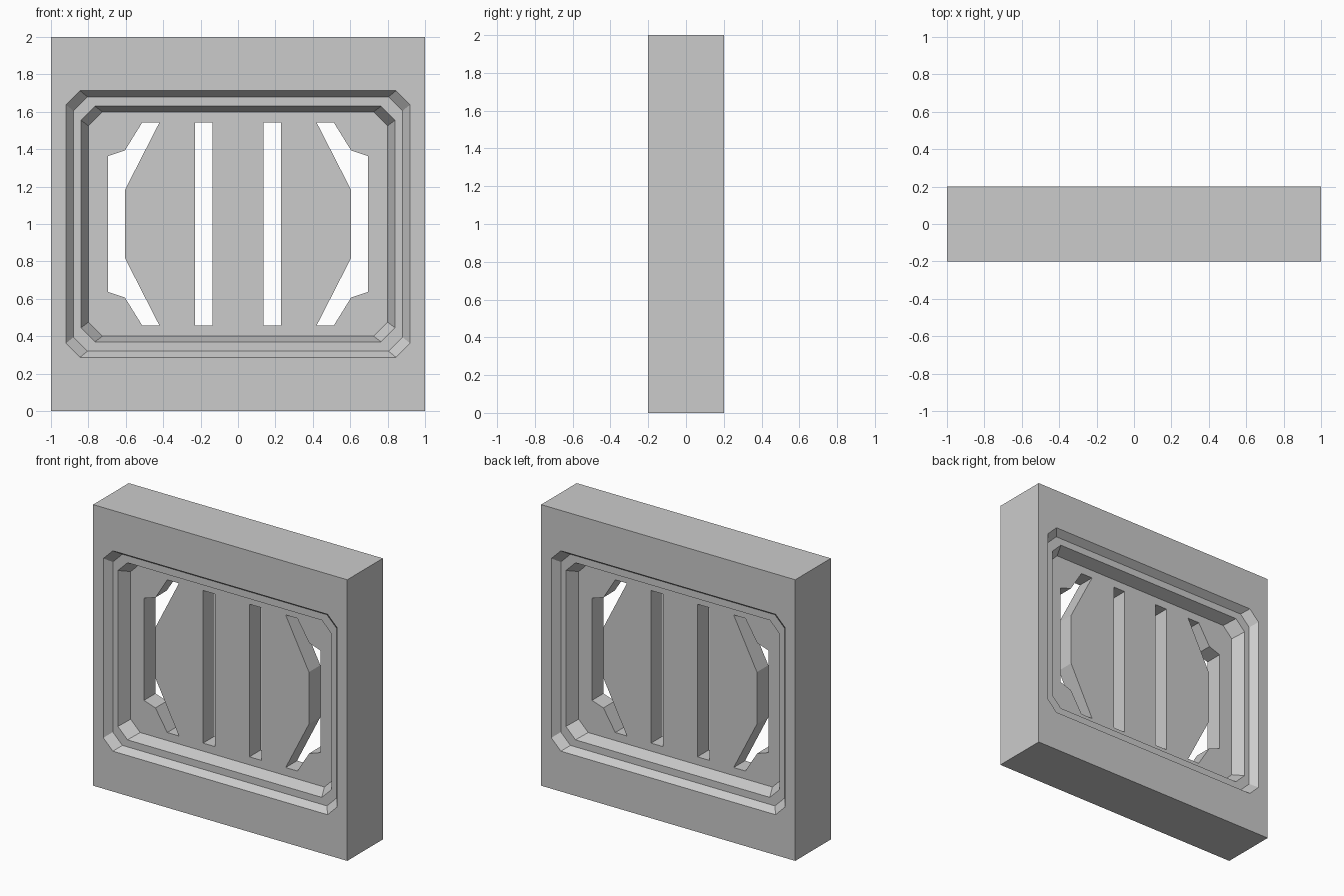
import bpy
import bmesh

if "Cube" in bpy.data.objects:
    bpy.data.objects.remove(bpy.data.objects["Cube"])


def loft(name, rings):
    """Closed solid skinned through a list of equal-length vertex rings."""
    bm = bmesh.new()
    loops = [[bm.verts.new(p) for p in ring] for ring in rings]
    n = len(loops[0])
    for a, b in zip(loops, loops[1:]):
        for i in range(n):
            j = (i + 1) % n
            bm.faces.new((a[i], a[j], b[j], b[i]))
    bm.faces.new(loops[0])
    bm.faces.new(loops[-1])
    bmesh.ops.recalc_face_normals(bm, faces=bm.faces)
    mesh = bpy.data.meshes.new(name)
    bm.to_mesh(mesh)
    bm.free()
    obj = bpy.data.objects.new(name, mesh)
    bpy.context.collection.objects.link(obj)
    return obj


def prism(name, outline, half_depth):
    return loft(name, [[(x, y, z) for x, z in outline] for y in (-half_depth, half_depth)])


def chamfered_ring(w, h, c, y):
    """Rectangle with cut corners, centred on z = 1."""
    pts = [(w, h - c), (w - c, h), (c - w, h), (-w, h - c),
           (-w, c - h), (c - w, -h), (w - c, -h), (w, c - h)]
    return [(x, y, 1 + z) for x, z in pts]


def cut(target, cutter):
    cutter.hide_render = True
    mod = target.modifiers.new("cut", 'BOOLEAN')
    mod.operation = 'DIFFERENCE'
    mod.solver = 'EXACT'
    mod.object = cutter
    bpy.context.view_layer.objects.active = target
    bpy.ops.object.modifier_apply(modifier=mod.name)
    bpy.data.objects.remove(cutter, do_unlink=True)


# Square slab
panel = prism("vent_panel", [(-1, 0), (1, 0), (1, 2), (-1, 2)], 0.2)

# Two-step bevelled recess on the front and back
steps = [(0.96, 0.746, 0.075, 0.25), (0.88, 0.68, 0.075, 0.15),
         (0.84, 0.63, 0.075, 0.15), (0.80, 0.60, 0.075, 0.064)]
for side in (-1, 1):
    cut(panel, loft("recess_cutter",
                    [chamfered_ring(w, h, c, side * y) for w, h, c, y in steps]))

# Through slots: straight inner pair and angled outer pair
inner = [(0.135, 0.457), (0.23, 0.457), (0.23, 1.543), (0.135, 1.543)]
upper = [(0.603, 0.185), (0.42, 0.543), (0.512, 0.543), (0.605, 0.393), (0.695, 0.363)]
outer = [(x, 1 + z) for x, z in upper] + [(x, 1 - z) for x, z in reversed(upper)]
for side in (-1, 1):
    for slot in (inner, outer):
        cut(panel, prism("slot_cutter", [(side * x, z) for x, z in slot], 0.3))
